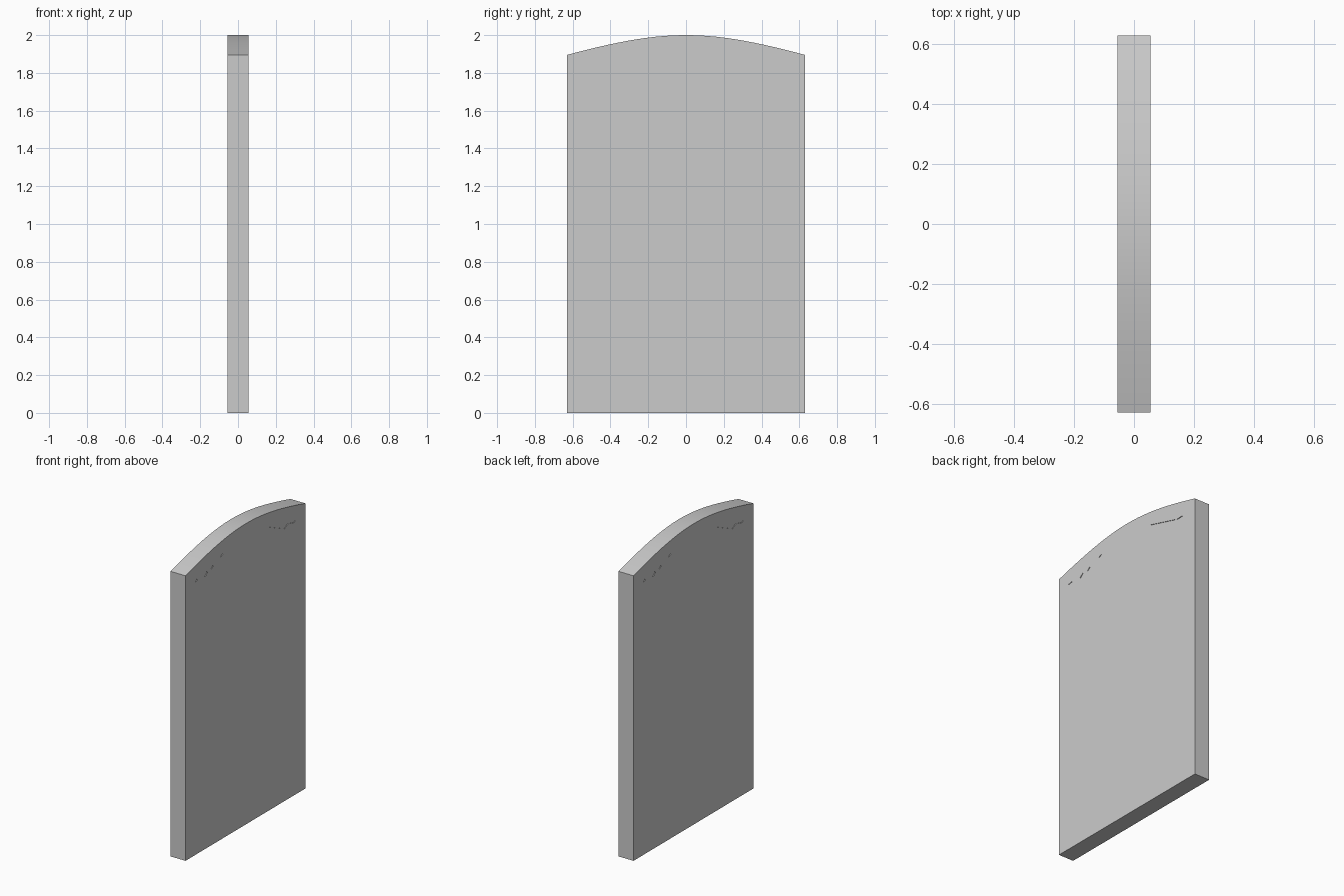
import bpy
import bmesh
from math import sqrt

if "Cube" in bpy.data.objects:
    bpy.data.objects.remove(bpy.data.objects["Cube"])

HALF_X, HALF_Y = 0.055, 0.63
DEPTH = 0.004


def add_prism(bm, outline, x0, x1):
    """Extrude a (y, z) outline between two x positions."""
    face = bm.faces.new([bm.verts.new((x0, y, z)) for y, z in outline])
    ext = bmesh.ops.extrude_face_region(bm, geom=[face])
    for v in ext["geom"]:
        if isinstance(v, bmesh.types.BMVert):
            v.co.x = x1


def make_object(name, bm):
    bmesh.ops.recalc_face_normals(bm, faces=bm.faces)
    mesh = bpy.data.meshes.new(name)
    bm.to_mesh(mesh)
    bm.free()
    obj = bpy.data.objects.new(name, mesh)
    bpy.context.collection.objects.link(obj)
    return obj


def arch(y):
    return 2.0 - 0.345 * (sqrt(0.25 + y * y) - 0.5)


# Upright slab with a gently arched top
N = 24
outline = [(-HALF_Y, 0), (HALF_Y, 0)]
outline += [(y, arch(y)) for y in (HALF_Y * (1 - 2 * i / N) for i in range(N + 1))]
bm = bmesh.new()
add_prism(bm, outline, -HALF_X, HALF_X)
slab = make_object("arched_slab", bm)

# Shallow sliver nicks below the arch, turned half round for the other face
nicks = [
    [(0.22, 1.895), (0.41, 1.81), (0.45, 1.83)],
    [(0.46, 1.825), (0.51, 1.813), (0.525, 1.822), (0.51, 1.828)],
    [(-0.54, 1.822), (-0.52, 1.813), (-0.505, 1.818), (-0.51, 1.828)],
    [(-0.435, 1.818), (-0.42, 1.811), (-0.40, 1.83), (-0.41, 1.842)],
    [(-0.365, 1.835), (-0.34, 1.846), (-0.345, 1.856)],
    [(-0.265, 1.877), (-0.225, 1.894), (-0.25, 1.89)],
]
bm = bmesh.new()
for side in (1, -1):
    for pts in nicks:
        add_prism(bm, [(side * y, z) for y, z in pts],
                  side * (HALF_X - DEPTH), side * (HALF_X + 0.02))
cutter = make_object("nick_cutter", bm)
cutter.hide_render = True

cut = slab.modifiers.new("nicks", "BOOLEAN")
cut.operation = "DIFFERENCE"
cut.solver = "EXACT"
cut.object = cutter
bpy.context.view_layer.objects.active = slab
slab.select_set(True)
bpy.ops.object.modifier_apply(modifier=cut.name)
bpy.data.objects.remove(cutter)

# Smooth arch, crisp edges
bpy.ops.object.shade_smooth_by_angle()
